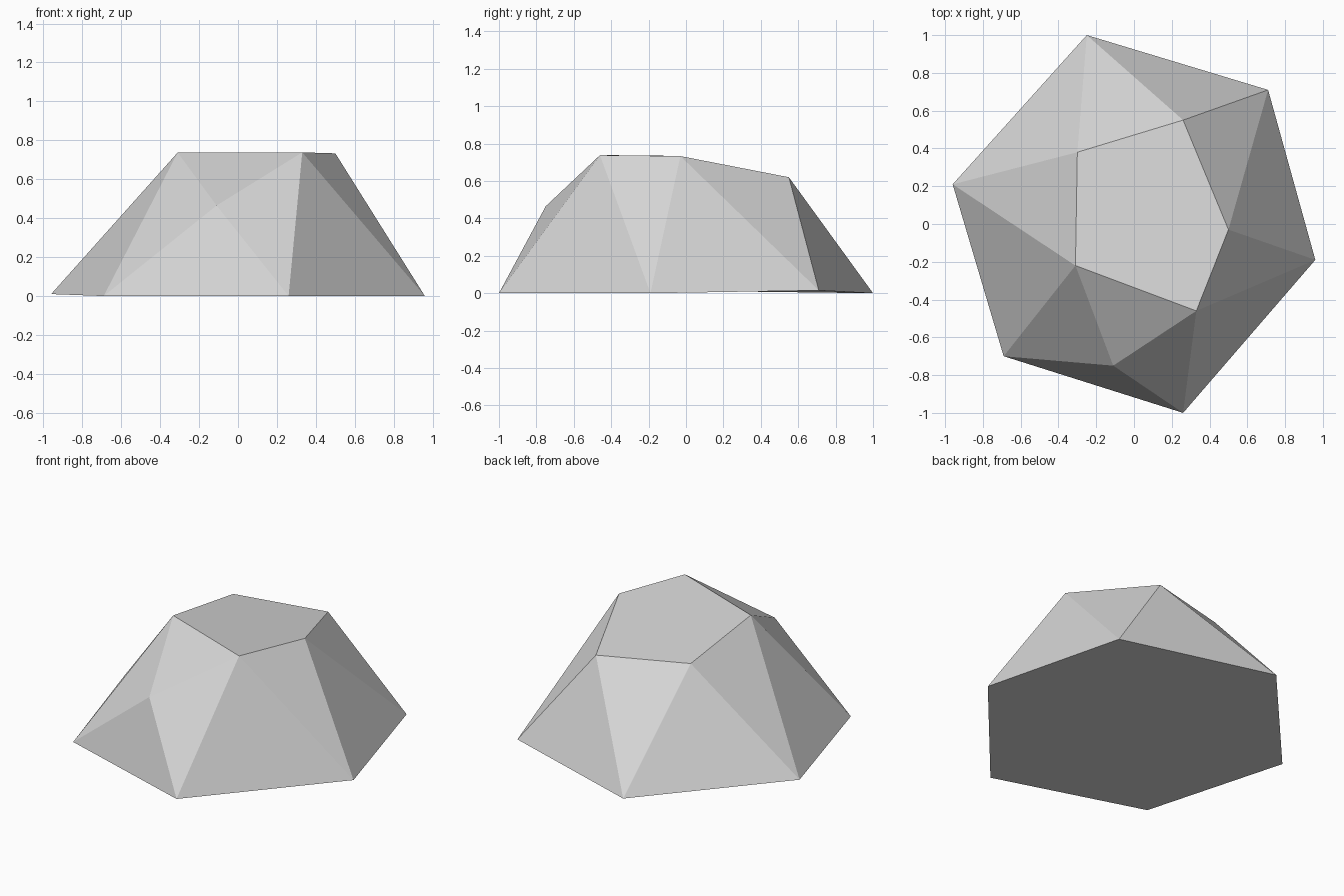
import bpy
import bmesh

# Remove the default object
default_cube = bpy.data.objects.get("Cube")
if default_cube:
    bpy.data.objects.remove(default_cube, do_unlink=True)


def make_material(name, colour):
    material = bpy.data.materials.new(name)
    material.use_nodes = True
    material.diffuse_color = colour
    shader = next(n for n in material.node_tree.nodes if n.type == "BSDF_PRINCIPLED")
    shader.inputs["Base Color"].default_value = colour
    return material


# Foot and shoulder outlines of the boulder, clockwise from the back
foot_outline = [
    (-0.25, 1.0, 0), (0.71, 0.71, 0.015), (0.96, -0.19, 0),
    (0.26, -1.0, 0), (-0.69, -0.70, 0), (-0.96, 0.21, 0.01),
]
shoulder_outline = [
    (-0.30, 0.38, 0.65), (0.26, 0.55, 0.62), (0.50, -0.03, 0.733),
    (0.33, -0.46, 0.738), (-0.11, -0.75, 0.465), (-0.31, -0.22, 0.737),
]

bm = bmesh.new()
foot = [bm.verts.new(point) for point in foot_outline]
shoulder = [bm.verts.new(point) for point in shoulder_outline]

# Sloping sides: a zigzag band of triangles between the two outlines
count = len(foot)
for i in range(count):
    following = (i + 1) % count
    bm.faces.new((foot[i], shoulder[i], shoulder[following]))
    bm.faces.new((foot[i], shoulder[following], foot[following]))

# Flat underside, broad top, and the chipped facet at the front
bm.faces.new(foot)
chip = shoulder[4]
bm.faces.new([vert for vert in shoulder if vert is not chip])
bm.faces.new(shoulder[3:])
bmesh.ops.recalc_face_normals(bm, faces=bm.faces)

mesh = bpy.data.meshes.new("boulder")
bm.to_mesh(mesh)
bm.free()
mesh.materials.append(make_material("light grey stone", (0.67, 0.67, 0.67, 1.0)))

boulder = bpy.data.objects.new("boulder", mesh)
bpy.context.collection.objects.link(boulder)
